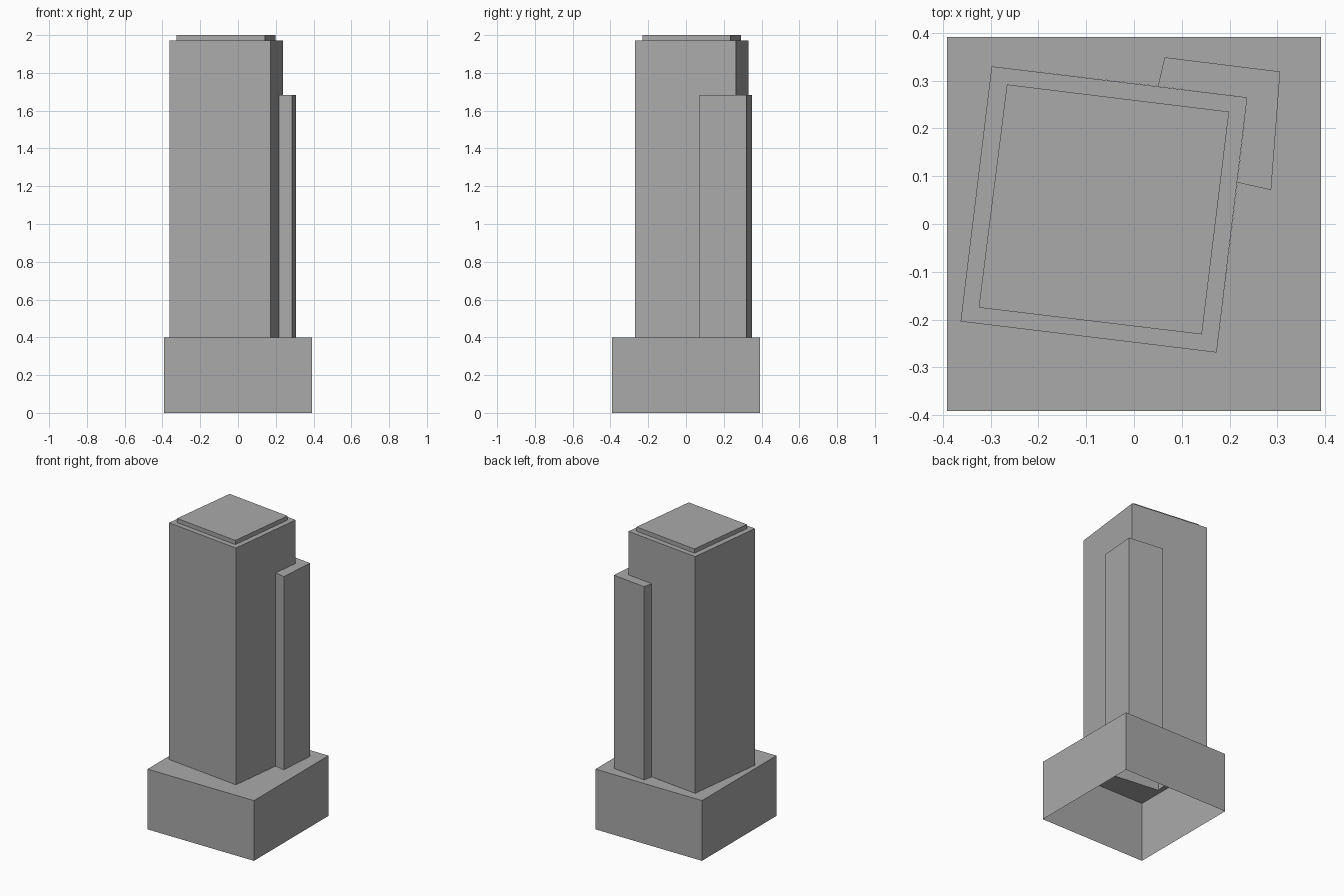
import bpy
import bmesh

cube = bpy.data.objects.get("Cube")
if cube:
    bpy.data.objects.remove(cube, do_unlink=True)

# Single flat grey
grey = bpy.data.materials.new("concrete_grey")
grey.use_nodes = True
colour = (0.4, 0.4, 0.4, 1)
grey.diffuse_color = colour
grey.node_tree.nodes["Principled BSDF"].inputs["Base Color"].default_value = colour

# Heights
BASE_TOP, ANNEX_TOP, TOWER_TOP, CAP_TOP = 0.4, 1.683, 1.972, 2.0

# Footprints, counter-clockwise
S = 0.391
base_plan = [(-S, -S), (S, -S), (S, S), (-S, S)]
tower_plan = [(-0.363, -0.204), (0.173, -0.269), (0.237, 0.265), (-0.298, 0.33)]
cap_plan = [(-0.325, -0.175), (0.142, -0.231), (0.199, 0.235), (-0.266, 0.292)]
annex_plan = [(0.216, 0.087), (0.287, 0.071), (0.306, 0.319), (0.064, 0.349), (0.05, 0.288)]


def ring(bm, plan, z):
    return [bm.verts.new((x, y, z)) for x, y in plan]


def walls(bm, lower, upper, closed=True):
    n = len(lower)
    for i in range(n if closed else n - 1):
        j = (i + 1) % n
        bm.faces.new((lower[i], lower[j], upper[j], upper[i]))


def finish(bm, name):
    mesh = bpy.data.meshes.new(name)
    bm.to_mesh(mesh)
    bm.free()
    mesh.materials.append(grey)
    obj = bpy.data.objects.new(name, mesh)
    bpy.context.collection.objects.link(obj)


# Podium: open underneath, with its deck cut out around the tower and annex
bm = bmesh.new()
rim = ring(bm, base_plan, BASE_TOP)
walls(bm, ring(bm, base_plan, 0), rim)
opening = ring(bm, tower_plan[:2] + annex_plan + tower_plan[3:], BASE_TOP)
edges = []
for loop in (rim, opening):
    for a, b in zip(loop, loop[1:] + loop[:1]):
        edges.append(bm.edges.get((a, b)) or bm.edges.new((a, b)))
deck = bmesh.ops.triangle_fill(bm, edges=edges, use_beauty=True, normal=(0, 0, 1))
for item in deck["geom"]:
    if isinstance(item, bmesh.types.BMFace):
        item.normal_update()
        if item.normal.z < 0:
            item.normal_flip()
finish(bm, "podium")

# Tower: hollow walls, narrow roof ledge, raised roof slab
bm = bmesh.new()
levels = [ring(bm, tower_plan, BASE_TOP), ring(bm, tower_plan, TOWER_TOP),
          ring(bm, cap_plan, TOWER_TOP), ring(bm, cap_plan, CAP_TOP)]
for lower, upper in zip(levels, levels[1:]):
    walls(bm, lower, upper)
bm.faces.new(levels[-1])
finish(bm, "tower")

# Annex wrapped round the rear corner of the tower
bm = bmesh.new()
top = ring(bm, annex_plan, ANNEX_TOP)
walls(bm, ring(bm, annex_plan, BASE_TOP), top, closed=False)
bm.faces.new(top + ring(bm, [tower_plan[2]], ANNEX_TOP))
finish(bm, "annex")
